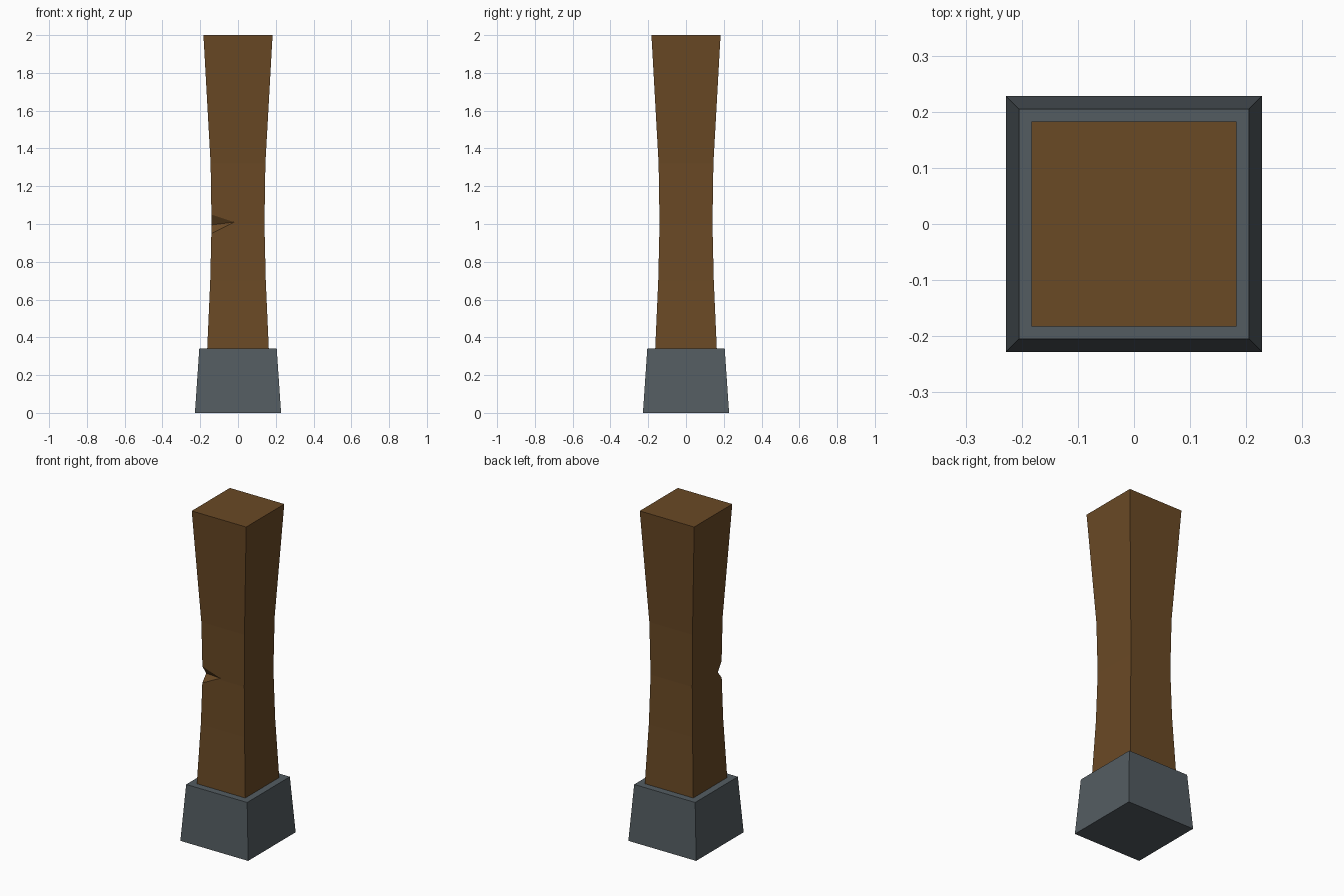
import bpy, bmesh
from mathutils import Vector

if "Cube" in bpy.data.objects:
    bpy.data.objects.remove(bpy.data.objects["Cube"])


def material(name, rgb):
    m = bpy.data.materials.new(name)
    m.diffuse_color = (*rgb, 1.0)
    m.use_nodes = True
    m.node_tree.nodes["Principled BSDF"].inputs["Base Color"].default_value = m.diffuse_color
    return m


def add_object(name, bm, mat=None):
    bmesh.ops.recalc_face_normals(bm, faces=bm.faces)
    mesh = bpy.data.meshes.new(name)
    bm.to_mesh(mesh)
    bm.free()
    if mat:
        mesh.materials.append(mat)
    ob = bpy.data.objects.new(name, mesh)
    bpy.context.collection.objects.link(ob)
    return ob


def square_loft(name, profile, mat):
    """Closed square column through (z, half width) levels."""
    bm = bmesh.new()
    rings = [[bm.verts.new((sx * h, sy * h, z))
              for sx, sy in ((-1, -1), (1, -1), (1, 1), (-1, 1))]
             for z, h in profile]
    for lo, hi in zip(rings, rings[1:]):
        for i in range(4):
            j = (i + 1) % 4
            bm.faces.new((lo[i], lo[j], hi[j], hi[i]))
    bm.faces.new(rings[0][::-1])
    bm.faces.new(rings[-1])
    return add_object(name, bm, mat)


wood = material("brown wood", (0.144, 0.067, 0.0185))
stone = material("grey stone", (0.087, 0.107, 0.120))

# Tapered stone footing
square_loft("stone_base", [(0, 0.228), (0.34, 0.205)], stone)

# Waisted wooden post
post = square_loft("wooden_post", [(0.30, 0.165), (0.34, 0.163), (0.70, 0.147),
                                   (1.0, 0.14), (1.32, 0.145), (2.0, 0.183)], wood)

# Wedge notch chopped into the front left edge
tips = [Vector((-0.02, -0.14, 1.01)), Vector((-0.14, -0.105, 0.995))]
edge = [Vector((-0.141, -0.141, 1.05)), Vector((-0.141, -0.141, 0.95))]
mid = (tips[0] + tips[1]) / 2
bm = bmesh.new()
for p in tips + edge:
    bm.verts.new(mid + (p - mid) * 1.5)  # enlarge past the post surface
bmesh.ops.convex_hull(bm, input=bm.verts)
cutter = add_object("notch_cutter", bm)
cutter.hide_render = True

mod = post.modifiers.new("notch", 'BOOLEAN')
mod.operation = 'DIFFERENCE'
mod.solver = 'EXACT'
mod.object = cutter
bpy.context.view_layer.objects.active = post
bpy.ops.object.modifier_apply(modifier=mod.name)
bpy.data.objects.remove(cutter)
